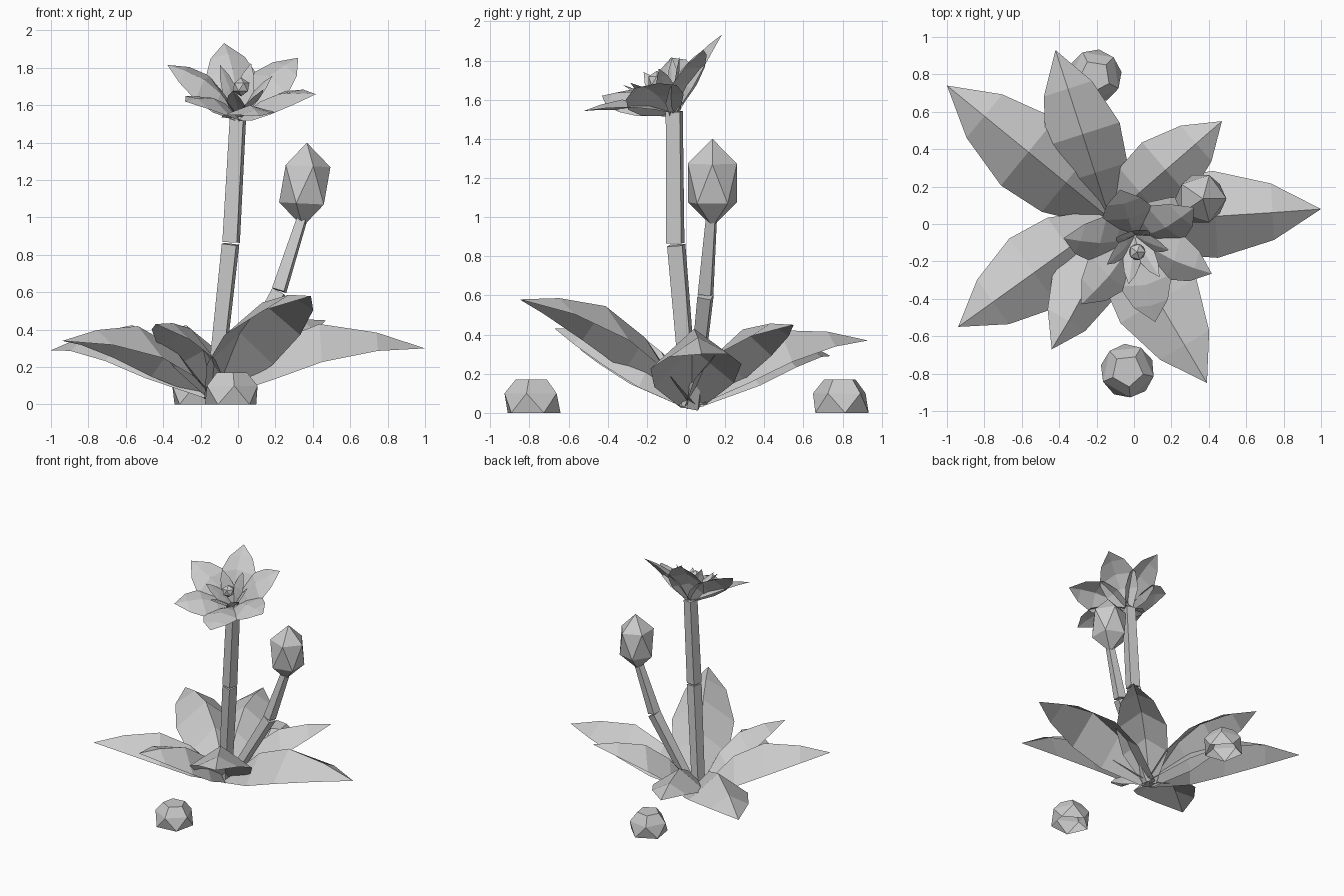
import bpy, bmesh, math
from mathutils import Vector, Matrix

cube = bpy.data.objects.get("Cube")
if cube:
    bpy.data.objects.remove(cube, do_unlink=True)

GREY = (0.6, 0.6, 0.6, 1)
mat = bpy.data.materials.new("plain_grey")
mat.use_nodes = True
mat.diffuse_color = GREY
bsdf = next(n for n in mat.node_tree.nodes if n.type == 'BSDF_PRINCIPLED')
bsdf.inputs["Base Color"].default_value = GREY
bsdf.inputs["Roughness"].default_value = 0.9


def finish(bm, name):
    mesh = bpy.data.meshes.new(name)
    bm.to_mesh(mesh)
    bm.free()
    mesh.materials.append(mat)
    ob = bpy.data.objects.new(name, mesh)
    bpy.context.collection.objects.link(ob)
    return ob


# Blade cross-sections: position, half width, rib arch, edge arch (per unit length)
STATIONS = [(0, .05, 0, 0), (.27, .175, .2, .035), (.5, .2, .235, .065), (.77, .13, .13, .05)]


def blade(name, base, out, normal, length, rise, width=1.0, arch=1.0):
    """Folded, arched leaf or petal ending in a point."""
    side = normal.cross(out)
    bm = bmesh.new()
    rows = []
    for t, w, rib, edge in STATIONS:
        row = []
        for s in (-1, 0, 1):
            lift = (edge if s else rib) * arch * length + rise * t
            co = base + out * t * length + side * s * w * width * length + normal * lift
            row.append(bm.verts.new(co))
        rows.append(row)
    tip = bm.verts.new(base + out * length + normal * rise)
    for a, b in zip(rows, rows[1:]):
        for i in (0, 1):
            bm.faces.new((a[i], b[i], b[i + 1], a[i + 1]))
    for i in (0, 1):
        bm.faces.new((rows[-1][i], tip, rows[-1][i + 1]))
    finish(bm, name)


def stem(name, a, b, r1, r2):
    """Square tapered stem segment between two points."""
    a, b = Vector(a), Vector(b)
    d = b - a
    bm = bmesh.new()
    bmesh.ops.create_cone(bm, cap_ends=True, segments=4, radius1=r1, radius2=r2, depth=d.length)
    turn = Vector((0, 0, 1)).rotation_difference(d).to_matrix().to_4x4()
    bm.transform(Matrix.Translation((a + b) / 2) @ turn @ Matrix.Rotation(math.radians(33), 4, 'Z'))
    finish(bm, name)


def ball(name, centre, size, tilt=0):
    bm = bmesh.new()
    bmesh.ops.create_icosphere(bm, subdivisions=1, radius=1)
    bm.transform(Matrix.LocRotScale(Vector(centre), Matrix.Rotation(tilt, 3, 'Y'), Vector(size)))
    finish(bm, name)


def rock(name, x, y, turn):
    """Half of a twelve-sided stone with a flat five-sided top and open base."""
    bm = bmesh.new()
    for radius, z, twist in ((.145, 0, 0), (.143, .1, 36), (.086, .17, 36)):
        for i in range(5):
            a = math.radians(turn + twist + 72 * i)
            bm.verts.new((x + radius * math.cos(a), y + radius * math.sin(a), z))
    bmesh.ops.convex_hull(bm, input=bm.verts[:])
    bmesh.ops.dissolve_limit(bm, angle_limit=.02, verts=bm.verts[:], edges=bm.edges[:])
    floor = [f for f in bm.faces if f.calc_center_median().z < .001]
    bmesh.ops.delete(bm, geom=floor, context='FACES_ONLY')
    finish(bm, name)


# Leaves around the root: tip position, relative width and roll in degrees
root = Vector((-.13, .03, .03))
up = Vector((0, 0, 1))
leaves = [(-1, .74, .29, 1.03, 0), (-.42, .93, .37, 1.1, 0), (.47, .55, .45, 1.22, 0),
          (1, .08, .3, 1.03, 3), (.39, -.85, .58, 1.15, 0), (-.44, -.67, .43, 1.2, -14),
          (-.94, -.55, .34, 1.13, 0)]
for i, (x, y, z, width, roll) in enumerate(leaves):
    v = Vector((x, y, z)) - root
    flat = Vector((v.x, v.y, 0))
    spin = Matrix.Rotation(math.radians(roll), 3, v)
    blade(f"leaf_{i + 1}", root, spin @ flat.normalized(), spin @ up, flat.length, v.z, width)

# Stems
stem("main_stem_lower", (-.13, .02, .03), (-.04, -.05, .857), .05, .056)
stem("main_stem_upper", (-.037, -.055, .867), (0, -.06, 1.54), .056, .052)
stem("bud_stem_lower", (-.1, .04, .03), (.22, .1, .6), .04, .05)
stem("bud_stem_upper", (.22, .1, .61), (.345, .13, 1.0), .048, .034)

# Closed bud
ball("bud", (.357, .135, 1.175), (.148, .148, .225), .05)

# Flower head, tilted to the front and slightly to the left
heart = Vector((.005, -.06, 1.53))
tilt = Matrix.Rotation(math.radians(4), 3, 'Y') @ Matrix.Rotation(math.radians(28), 3, 'X')
axis = tilt @ up


def ring(name, start, length, rise, width, arch):
    for i in range(6):
        a = math.radians(start + 60 * i)
        out = tilt @ Vector((math.cos(a), math.sin(a), 0))
        blade(f"{name}_{i + 1}", heart, out, axis, length, rise, width, arch)


ring("outer_petal", 105, .415, .235, 1.75, .75)
ring("inner_petal", 75, .17, .25, 1.5, .5)
ball("flower_centre", heart + axis * .19, (.05, .05, .05))

# Stones
rock("front_rock", -.035, -.785, 24)
rock("back_rock", -.21, .79, 9)
